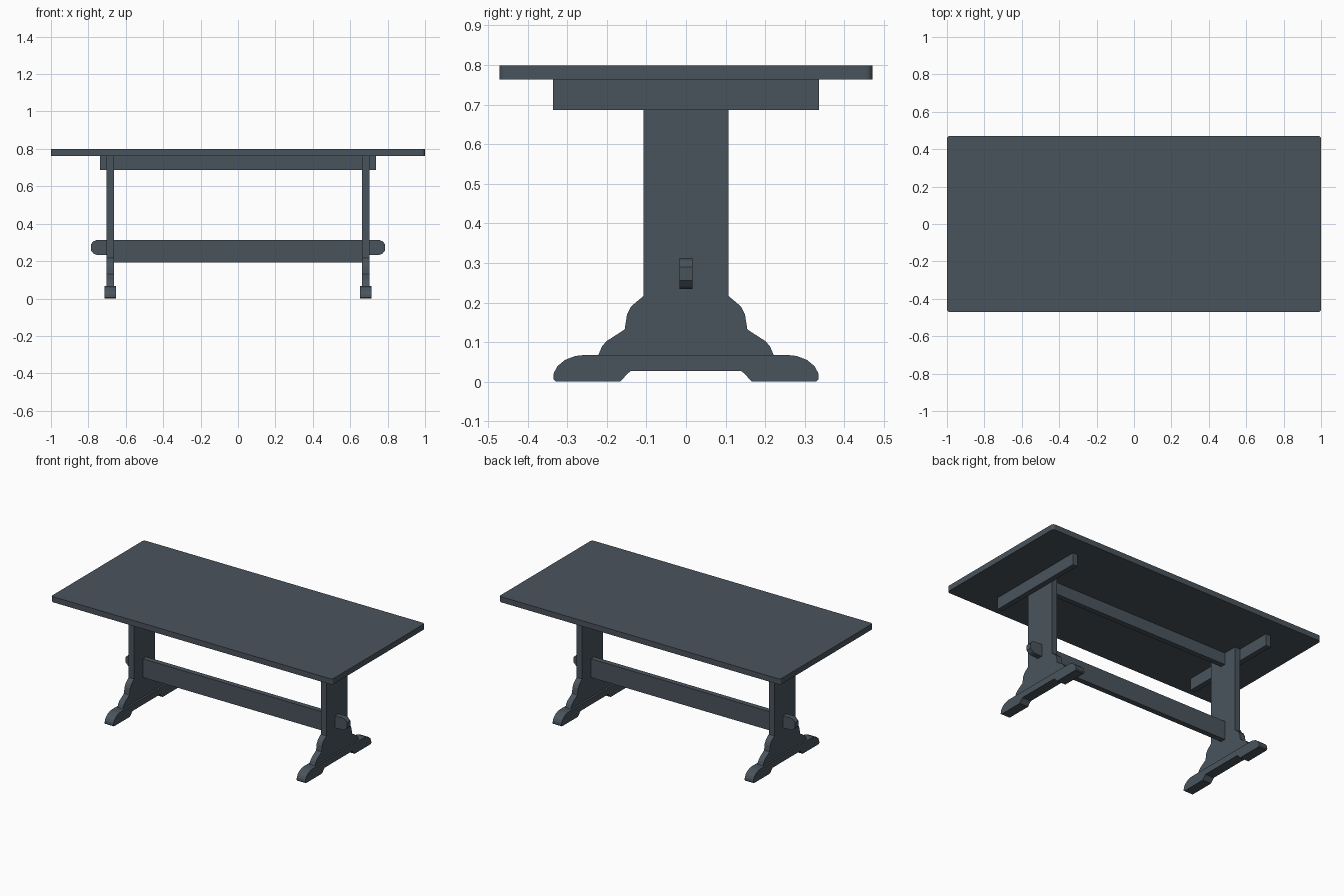
import bpy, bmesh, math

if "Cube" in bpy.data.objects:
    bpy.data.objects.remove(bpy.data.objects["Cube"])

slate = bpy.data.materials.new("slate_paint")
slate.diffuse_color = (0.068, 0.088, 0.107, 1)
slate.use_nodes = True
slate.node_tree.nodes["Principled BSDF"].inputs["Base Color"].default_value = slate.diffuse_color


def prism(name, pts, to3d, depth):
    """Extrude a 2D outline; to3d maps (u, v, w) to xyz, w spans depth."""
    bm = bmesh.new()
    a, b = depth
    lo = [bm.verts.new(to3d(u, v, a)) for u, v in pts]
    hi = [bm.verts.new(to3d(u, v, b)) for u, v in pts]
    bm.faces.new(lo)
    bm.faces.new(hi)
    n = len(pts)
    for i in range(n):
        j = (i + 1) % n
        bm.faces.new((lo[i], lo[j], hi[j], hi[i]))
    bmesh.ops.recalc_face_normals(bm, faces=bm.faces)
    me = bpy.data.meshes.new(name)
    bm.to_mesh(me)
    bm.free()
    me.materials.append(slate)
    ob = bpy.data.objects.new(name, me)
    bpy.context.collection.objects.link(ob)
    return ob


def box(name, x, y, z):
    pts = [(x[0], y[0]), (x[1], y[0]), (x[1], y[1]), (x[0], y[1])]
    return prism(name, pts, lambda u, v, w: (u, v, w), z)


def mirrored(half):
    """Close a right-hand outline by mirroring it across u = 0."""
    return half + [(-u, v) for u, v in reversed(half)]


# Tabletop with softly rounded corners
X, Y, R = 1.0, 0.471, 0.016
top = []
for k, (sx, sy) in enumerate([(1, 1), (-1, 1), (-1, -1), (1, -1)]):
    for s in range(5):
        a = math.radians(90 * k + 22.5 * s)
        top.append((sx * (X - R) + R * math.cos(a), sy * (Y - R) + R * math.sin(a)))
prism("tabletop", top, lambda u, v, w: (u, v, w), (0.763, 0.799))

# Side outlines (y, z) of the trestle post and foot
post = mirrored([(0.222, 0.066), (0.212, 0.09), (0.2, 0.103), (0.155, 0.132),
                 (0.149, 0.17), (0.139, 0.19), (0.107, 0.217), (0.107, 0.763)])
foot = mirrored([(0.14, 0.027), (0.15, 0.018), (0.166, 0.0), (0.329, 0.0),
                 (0.335, 0.006), (0.334, 0.022), (0.325, 0.039),
                 (0.306, 0.055), (0.28, 0.065), (0.262, 0.067)])

for side, s in (("left", -1), ("right", 1)):
    side_map = lambda u, v, w, s=s: (s * w, u, v)
    prism(side + "_post", post, side_map, (0.664, 0.703))
    prism(side + "_foot", foot, side_map, (0.652, 0.714))
    # Crossbar under the top, outside the post
    box(side + "_crossbar", sorted((s * 0.703, s * 0.737)), (-0.336, 0.336), (0.687, 0.763))

# Apron between the posts
box("apron", (-0.664, 0.664), (-0.017, 0.017), (0.687, 0.763))

# Stretcher with chamfered tenons passing through the posts
rail = mirrored([(0.664, 0.192), (0.664, 0.234), (0.757, 0.234), (0.772, 0.240),
                 (0.787, 0.256), (0.787, 0.290), (0.772, 0.306), (0.757, 0.312)])
prism("stretcher", rail, lambda u, v, w: (u, w, v), (-0.017, 0.017))
